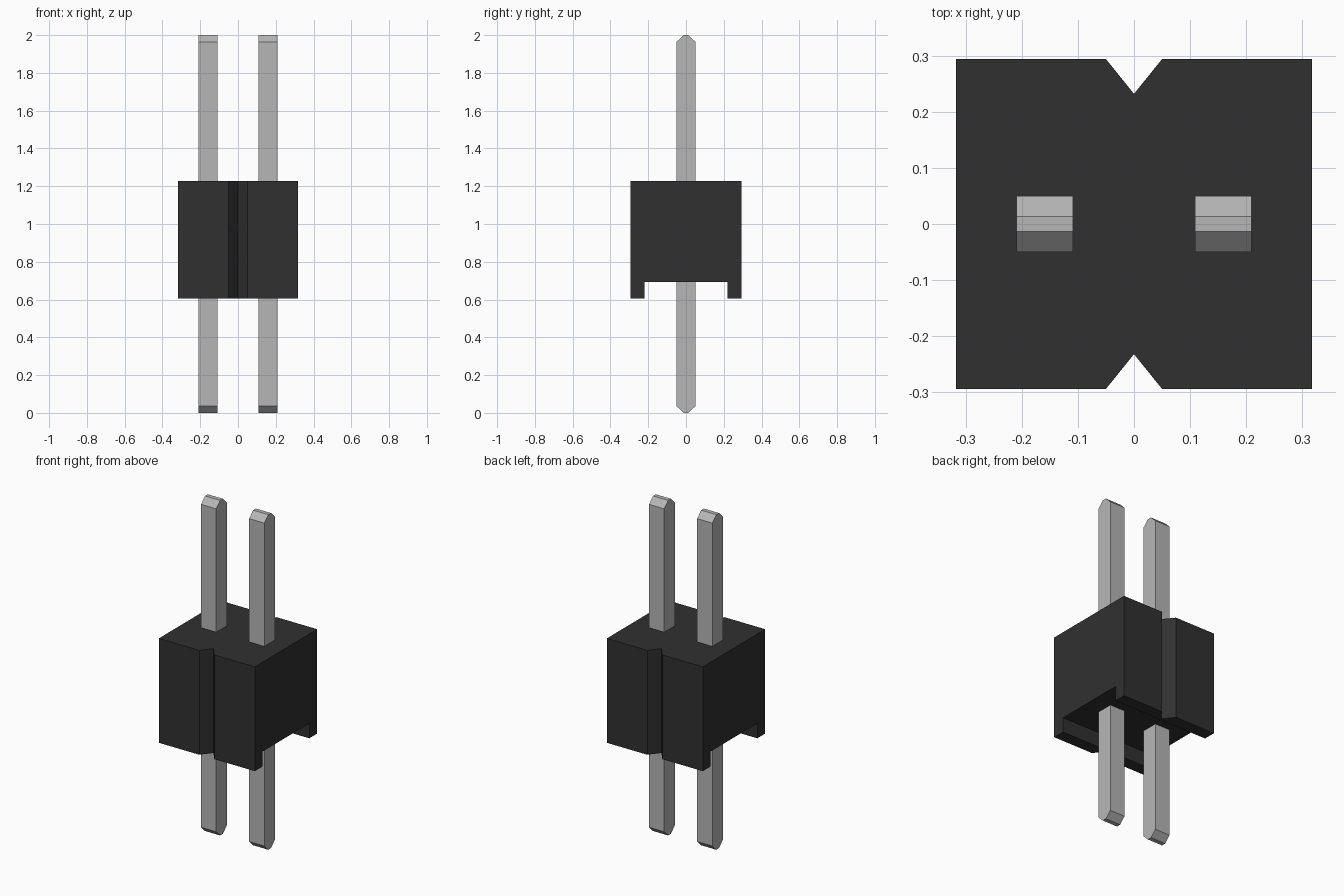
import bpy, bmesh

cube = bpy.data.objects.get("Cube")
if cube:
    bpy.data.objects.remove(cube, do_unlink=True)


def material(name, rgb):
    m = bpy.data.materials.new(name)
    m.use_nodes = True
    m.diffuse_color = (*rgb, 1)
    m.node_tree.nodes["Principled BSDF"].inputs["Base Color"].default_value = (*rgb, 1)
    return m


def prism(name, points, offset, mat):
    """Extrude a closed planar outline along an offset vector."""
    bm = bmesh.new()
    face = bm.faces.new([bm.verts.new(p) for p in points])
    ext = bmesh.ops.extrude_face_region(bm, geom=[face])
    verts = [g for g in ext["geom"] if isinstance(g, bmesh.types.BMVert)]
    bmesh.ops.translate(bm, verts=verts, vec=offset)
    bmesh.ops.recalc_face_normals(bm, faces=bm.faces)
    mesh = bpy.data.meshes.new(name)
    bm.to_mesh(mesh)
    bm.free()
    mesh.materials.append(mat)
    obj = bpy.data.objects.new(name, mesh)
    bpy.context.collection.objects.link(obj)
    return obj


black = material("black plastic", (0.03, 0.03, 0.03))
metal = material("grey metal", (0.47, 0.47, 0.47))

# Housing: block with a V notch in the front and back
W, D, Z0, Z1 = 0.317, 0.294, 0.605, 1.228
front = [(-W, -D), (-0.05, -D), (0, -0.232), (0.05, -D), (W, -D)]
outline = front + [(-x, -y) for x, y in front]
housing = prism("housing", [(x, y, Z0) for x, y in outline], (0, 0, Z1 - Z0), black)

# Channel across the underside
channel = [(-0.22, 0.5), (0.22, 0.5), (0.22, 0.694), (-0.22, 0.694)]
cutter = prism("channel_cutter", [(-0.5, y, z) for y, z in channel], (1, 0, 0), black)
cutter.hide_render = True
mod = housing.modifiers.new("channel", "BOOLEAN")
mod.operation, mod.solver, mod.object = "DIFFERENCE", "EXACT", cutter
bpy.context.view_layer.objects.active = housing
bpy.ops.object.modifier_apply(modifier=mod.name)
bpy.data.objects.remove(cutter, do_unlink=True)

# Pins: wedge tipped at both ends, running through the housing
HALF, TIP, TAPER = 0.05, 0.013, 0.036
top = [(HALF, 2 - TAPER), (TIP, 2), (-TIP, 2), (-HALF, 2 - TAPER)]
profile = top + [(-y, 2 - z) for y, z in top]
for name, x in (("right_pin", -0.159), ("left_pin", 0.159)):
    prism(name, [(x - HALF, y, z) for y, z in profile], (2 * HALF, 0, 0), metal)
